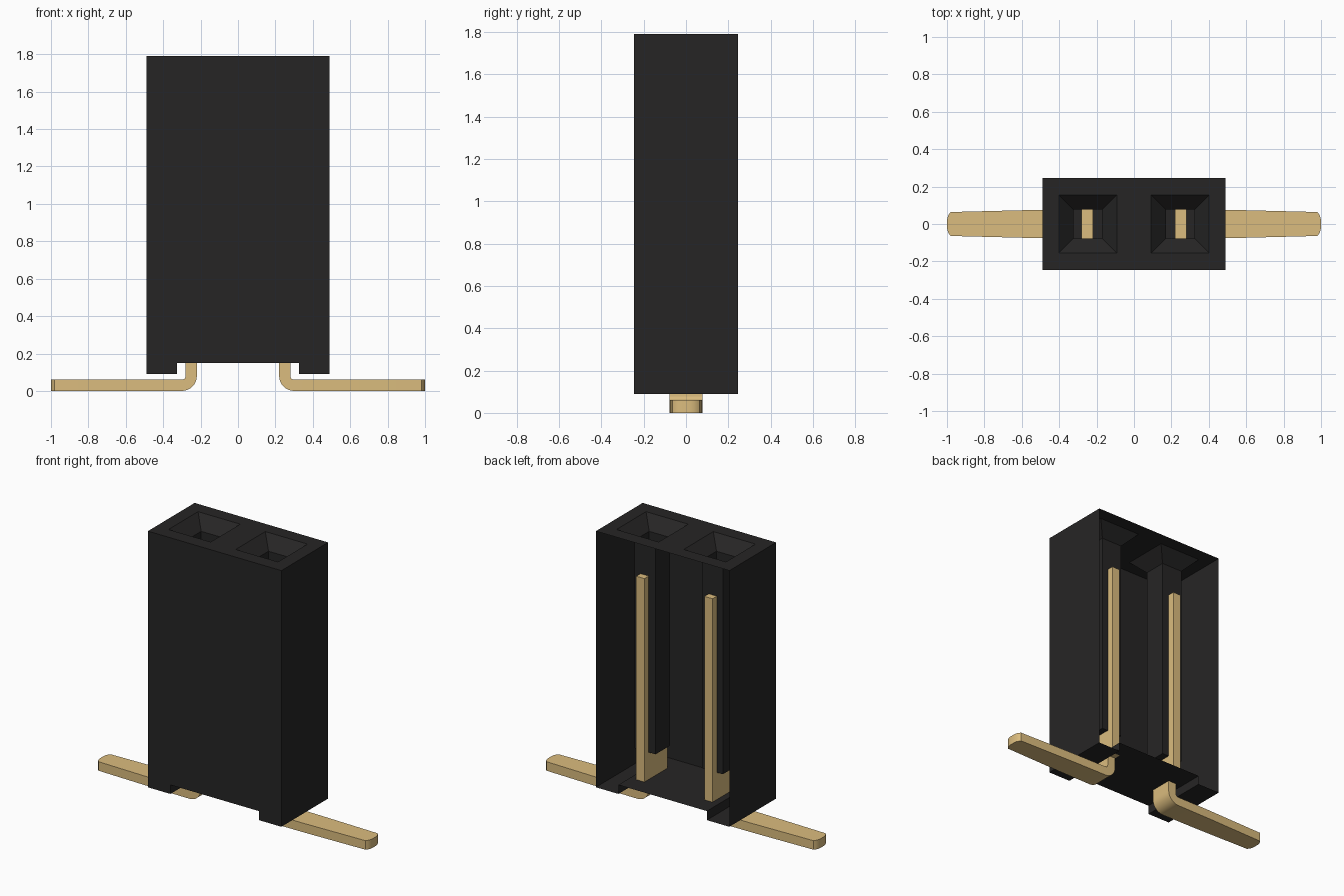
import bpy, bmesh, math
from mathutils import Vector

if "Cube" in bpy.data.objects:
    bpy.data.objects.remove(bpy.data.objects["Cube"])


def material(name, color):
    m = bpy.data.materials.new(name)
    m.use_nodes = True
    m.diffuse_color = (*color, 1)
    m.node_tree.nodes["Principled BSDF"].inputs["Base Color"].default_value = (*color, 1)
    return m


black = material("black plastic", (0.0194, 0.0185, 0.0185))
gold = material("gold metal", (0.708, 0.504, 0.209))


def add_object(name, bm, mat):
    bmesh.ops.recalc_face_normals(bm, faces=bm.faces)
    mesh = bpy.data.meshes.new(name)
    bm.to_mesh(mesh)
    bm.free()
    mesh.materials.append(mat)
    obj = bpy.data.objects.new(name, mesh)
    bpy.context.collection.objects.link(obj)
    return obj


def loft(bm, rings):
    """Skin a list of equal-sized vertex rings and cap both ends."""
    loops = [[bm.verts.new(p) for p in ring] for ring in rings]
    n = len(loops[0])
    for a, b in zip(loops, loops[1:]):
        for i in range(n):
            j = (i + 1) % n
            bm.faces.new((a[i], a[j], b[j], b[i]))
    bm.faces.new(loops[0])
    bm.faces.new(loops[-1])


# Housing: profile with two standing feet, extruded front to back
W, D, TOP, FLOOR, FOOT = 0.49, 0.245, 1.79, 0.15, 0.09
half = [(0.325, FLOOR), (0.325, FOOT), (W, FOOT), (W, TOP)]
profile = half + [(-x, z) for x, z in reversed(half)]
bm = bmesh.new()
loft(bm, [[(x, y, z) for x, z in profile] for y in (-D, D)])
housing = add_object("housing", bm, black)


# Socket cavities: square shaft with a funnel mouth
def square(cx, r, z):
    return [(cx + sx * r, sy * r, z) for sx, sy in ((-1, -1), (1, -1), (1, 1), (-1, 1))]


bm = bmesh.new()
for side in (-1, 1):
    loft(bm, [square(side * 0.247, r, z) for r, z in
              ((0.077, 0.33), (0.077, 1.71), (0.233, 1.87))])
cutter = add_object("socket_cutter", bm, black)
cutter.hide_render = True
cut = housing.modifiers.new("sockets", "BOOLEAN")
cut.operation = "DIFFERENCE"
cut.solver = "EXACT"
cut.object = cutter
bpy.context.view_layer.objects.active = housing
bpy.ops.object.modifier_apply(modifier=cut.name)
bpy.data.objects.remove(cutter)

# Open back of the housing
bm = bmesh.new()
bm.from_mesh(housing.data)
back = [f for f in bm.faces if all(v.co.y > D - 0.001 for v in f.verts)]
bmesh.ops.delete(bm, geom=back, context="FACES")
bm.to_mesh(housing.data)
bm.free()

# Contacts: upright blade inside, bent lead outside
IN, OUT = 0.22, 0.28
BEND = Vector((0.30, 0.08))
for side, label in ((1, "left"), (-1, "right")):
    bm = bmesh.new()
    loft(bm, [[(side * x, y, z) for x, y in
               ((IN, -0.122), (OUT, -0.122), (OUT, 0.122), (IN, 0.122))]
              for z in (FLOOR, 1.5)])
    add_object(label + "_contact_blade", bm, gold)

    # Each section: outer point, inner point, half width
    sections = [((IN, FLOOR), (OUT, FLOOR), 0.077)]
    for i in range(9):
        a = math.pi + math.pi / 2 * i / 8
        d = Vector((math.cos(a), math.sin(a)))
        sections.append((BEND + d * 0.08, BEND + d * 0.02, 0.077))
    for x, w in ((0.54, 0.075), (0.98, 0.064), (0.99, 0.052), (0.997, 0.036), (1.0, 0.018)):
        sections.append(((x, 0), (x, 0.06), w))
    bm = bmesh.new()
    loft(bm, [[(side * o[0], -w, o[1]), (side * o[0], w, o[1]),
               (side * n[0], w, n[1]), (side * n[0], -w, n[1])]
              for o, n, w in sections])
    lead = add_object(label + "_contact_lead", bm, gold)
    bpy.ops.object.select_all(action="DESELECT")
    lead.select_set(True)
    bpy.context.view_layer.objects.active = lead
    bpy.ops.object.shade_smooth_by_angle(angle=math.radians(30))
